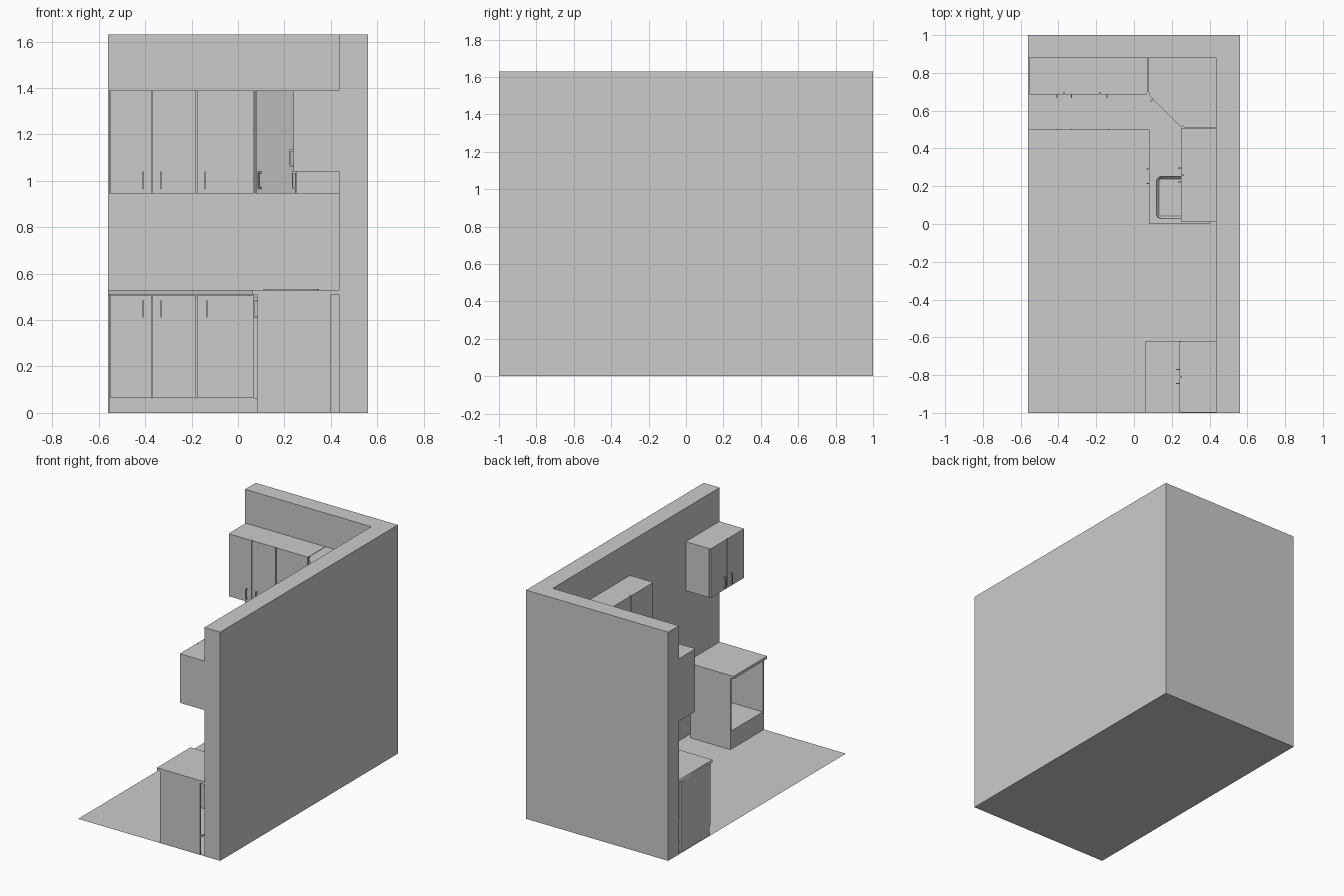
import bpy, bmesh, math
from mathutils import Matrix, Vector

if "Cube" in bpy.data.objects:
    bpy.data.objects.remove(bpy.data.objects["Cube"])

T = 0.012   # panel thickness
GAP = 0.005 # gap between doors


def make(name, bm, mat=None):
    bmesh.ops.recalc_face_normals(bm, faces=bm.faces)
    me = bpy.data.meshes.new(name)
    bm.to_mesh(me)
    bm.free()
    ob = bpy.data.objects.new(name, me)
    bpy.context.collection.objects.link(ob)
    if mat:
        ob.matrix_world = mat
    return ob


def add_box(bm, x0, x1, y0, y1, z0, z1):
    m = Matrix.Translation(((x0 + x1) / 2, (y0 + y1) / 2, (z0 + z1) / 2)) @ \
        Matrix.Diagonal((x1 - x0, y1 - y0, z1 - z0, 1))
    bmesh.ops.create_cube(bm, size=1, matrix=m)


def boxes(name, items, mat=None):
    bm = bmesh.new()
    for b in items:
        add_box(bm, *b)
    return make(name, bm, mat)


def prism(name, pts, z0, z1):
    bm = bmesh.new()
    f = bm.faces.new([bm.verts.new((x, y, z0)) for x, y in pts])
    ext = bmesh.ops.extrude_face_region(bm, geom=[f])
    for v in ext["geom"]:
        if isinstance(v, bmesh.types.BMVert):
            v.co.z = z1
    return make(name, bm)


def front(x, y, deg):
    """Frame whose local x runs along a cabinet front and local -y faces out."""
    return Matrix.Translation((x, y, 0)) @ Matrix.Rotation(math.radians(deg), 4, 'Z')


def doors(name, mat, edges, z0, z1, pulls, pz):
    """Door slabs between edges, plus a bar handle at each pull position."""
    for i, (a, b) in enumerate(zip(edges, edges[1:])):
        boxes(f"{name}_door_{i + 1}", [(a + GAP / 2, b - GAP / 2, 0, T, z0, z1)], mat)
    for i, x in enumerate(pulls):
        w, h = 0.003, 0.075
        boxes(f"{name}_handle_{i + 1}", [
            (x - w, x + w, -0.018, -0.012, pz, pz + h),
            (x - w, x + w, -0.012, 0, pz, pz + 0.008),
            (x - w, x + w, -0.012, 0, pz + h - 0.008, pz + h)], mat)


def carcass(name, mat, x0, x1, y0, y1, z0, z1, kick=0.065):
    """Open-backed base cabinet: sides, floor, top rail and toe kick."""
    boxes(name, [
        (x0, x0 + T, y0, y1, z0, z1),
        (x1 - T, x1, y0, y1, z0, z1),
        (x0 + T, x1 - T, y0, y1, kick - T, kick),
        (x0 + T, x1 - T, y0, y0 + T, z0, kick - T),
        (x0 + T, x1 - T, y0, y0 + T, z1 - T, z1)], mat)


def rounded(x0, x1, y0, y1, r, n=5):
    pts = []
    for cx, cy, a0 in ((x1 - r, y1 - r, 0), (x0 + r, y1 - r, 90),
                       (x0 + r, y0 + r, 180), (x1 - r, y0 + r, 270)):
        for i in range(n + 1):
            a = math.radians(a0 + 90 * i / n)
            pts.append((cx + r * math.cos(a), cy + r * math.sin(a)))
    return pts


# Room shell
bm = bmesh.new()
bm.faces.new([bm.verts.new(p) for p in
              ((-.56, -1, 0), (.56, -1, 0), (.56, 1, 0), (-.56, 1, 0))])
make("floor", bm)
prism("walls", [(.435, -1), (.56, -1), (.56, 1), (-.56, 1), (-.56, .88), (.435, .88)], 0, 1.63)

# Upper cabinets: back run, diagonal corner, right run, short one near the front
Z0, Z1 = 0.945, 1.39
boxes("upper_back_cabinet", [(-.555, .072, .685 + T, .88, Z0, Z1)])
doors("upper_back", front(0, .685, 0), (-.555, -.37, -.18, .072), Z0, Z1,
      (-.408, -.33, -.142), .965)
d = Vector((.25 - .075, .51 - .685))
off = T / math.sqrt(2)
prism("upper_corner_cabinet", [(.075, .88), (.075, .685 + off * 2), (.25 + off * 2, .51),
                               (.435, .51), (.435, .88)], Z0, Z1)
doors("upper_corner", front(.075, .685, -45), (0, d.length), Z0, Z1, (.035,), .965)
boxes("upper_right_cabinet", [(.25 + T, .435, .01, .508, Z0, Z1)])
doors("upper_right", front(.25, .508, -90), (0, .249, .498), Z0, Z1, (.213, .286), .965)
boxes("upper_near_cabinet", [(.24 + T, .435, -.998, -.62, 1.04, Z1)])
doors("upper_near", front(.24, -.62, -90), (0, .189, .378), 1.04, Z1, (.15, .225), 1.06)

# Base cabinets
back = front(0, .515, 0)
carcass("base_back_cabinet", back, -.555, .40, T, .335, 0, .51)
doors("base_back", back, (-.555, -.37, -.18, .072), .065, .508, (-.408, -.33, -.135), .41)
right = front(.083, .515, -90)
carcass("base_right_cabinet", right, 0, .51, T, .317, 0, .51)
doors("base_right", right, (.015, .262, .51), .065, .508, (.225, .30), .41)

# Open appliance housing near the front
carcass("appliance_housing", front(.085, -.62, -90), .002, .378, 0, .315, 0, .51, .13)

# Worktops, the L-shaped one with a hole for the sink
SINK = (.11, .35, .02, .26)
cu = bpy.data.curves.new("worktop_main", 'CURVE')
cu.dimensions = '2D'
cu.fill_mode = 'BOTH'
cu.extrude = 0.01
for pts in ([(-.56, .50), (.08, .50), (.08, 0), (.40, 0), (.40, .50), (.435, .50),
             (.435, .88), (-.56, .88)], rounded(.115, .345, .025, .255, .03)):
    sp = cu.splines.new('POLY')
    sp.points.add(len(pts) - 1)
    for p, (x, y) in zip(sp.points, pts):
        p.co = (x, y, 0, 1)
    sp.use_cyclic_u = True
top = bpy.data.objects.new("worktop_main", cu)
top.location.z = 0.52
bpy.context.collection.objects.link(top)
boxes("worktop_near", [(.06, .435, -1, -.62, .51, .53)])

# Sink bowl: rim ring, walls and bottom from stacked rounded loops
bm = bmesh.new()
rings = []
for inset, z in ((0, .530), (0, .533), (.009, .533), (.012, .42), (.022, .41)):
    x0, x1, y0, y1 = SINK
    pts = rounded(x0 + inset, x1 - inset, y0 + inset, y1 - inset, .035 - inset)
    rings.append([bm.verts.new((x, y, z)) for x, y in pts])
for a, b in zip(rings, rings[1:]):
    for i in range(len(a)):
        j = (i + 1) % len(a)
        bm.faces.new((a[i], a[j], b[j], b[i]))
bm.faces.new(rings[-1])
sink = make("sink_bowl", bm)
bpy.context.view_layer.objects.active = sink
sink.select_set(True)
bpy.ops.object.shade_smooth_by_angle(angle=math.radians(35))
